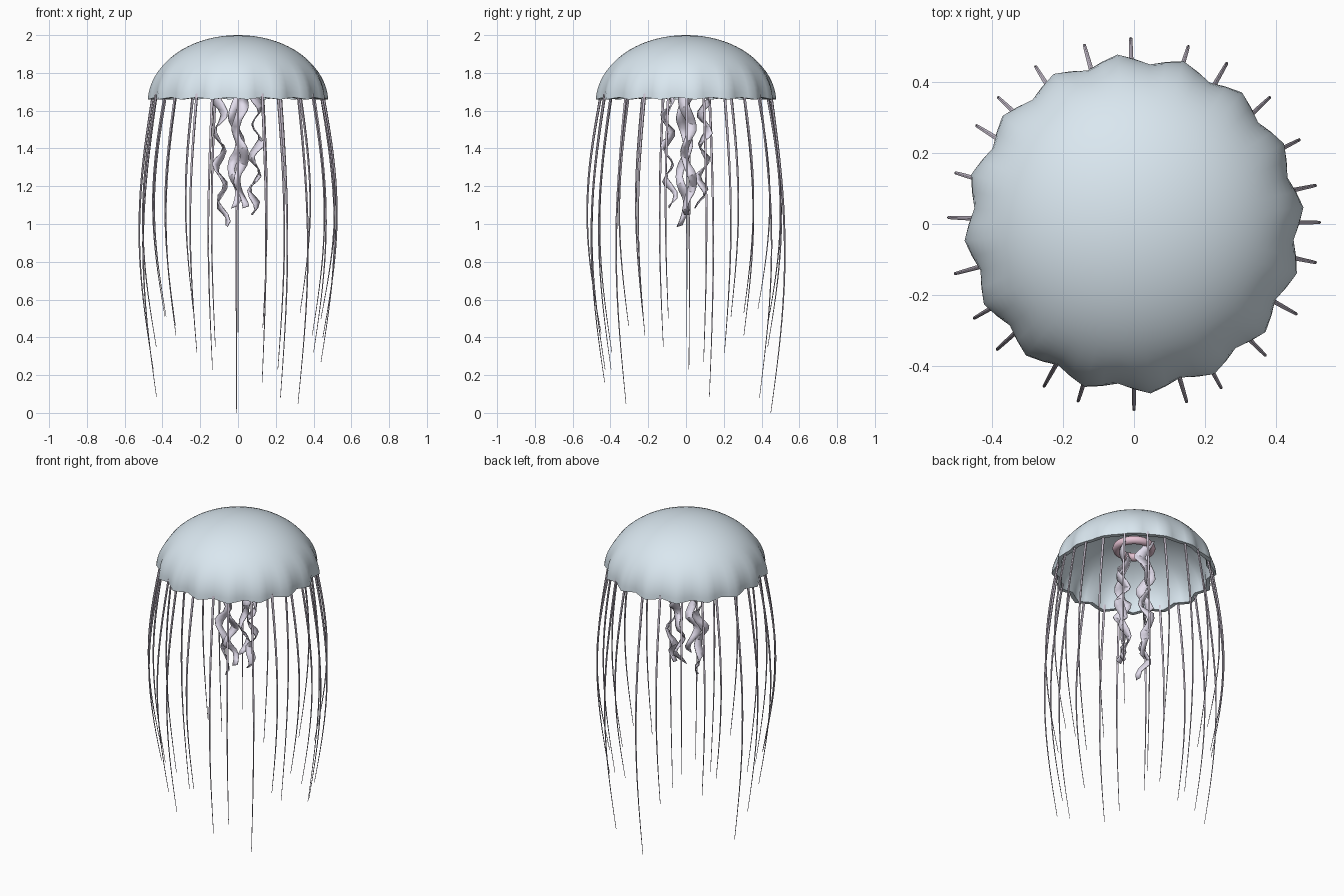
import bpy, bmesh
from math import sin, cos, pi, radians
from mathutils import Vector

if "Cube" in bpy.data.objects:
    bpy.data.objects.remove(bpy.data.objects["Cube"])


def material(name, rgb):
    m = bpy.data.materials.new(name)
    m.diffuse_color = (*rgb, 1)
    m.use_nodes = True
    m.node_tree.nodes["Principled BSDF"].inputs["Base Color"].default_value = m.diffuse_color
    return m


def finish(name, bm, mat, angle=60):
    bmesh.ops.recalc_face_normals(bm, faces=bm.faces[:])
    me = bpy.data.meshes.new(name)
    bm.to_mesh(me)
    bm.free()
    ob = bpy.data.objects.new(name, me)
    bpy.context.collection.objects.link(ob)
    me.materials.append(mat)
    bpy.ops.object.select_all(action='DESELECT')
    ob.select_set(True)
    bpy.context.view_layer.objects.active = ob
    bpy.ops.object.shade_smooth_by_angle(angle=radians(angle))
    return ob


def loft(bm, rings, closed=True):
    for a, b in zip(rings, rings[1:]):
        n = len(a)
        for i in range(n if closed else n - 1):
            j = (i + 1) % n
            bm.faces.new((a[i], a[j], b[j], b[i]))


bell_mat = material("bell_blue", (0.70, 0.80, 0.87))
ring_mat = material("mouth_pink", (0.80, 0.55, 0.66))
arm_mat = material("arm_lavender", (0.76, 0.72, 0.84))
tent_mat = material("tentacle_mauve", (0.62, 0.56, 0.66))

# Bell: closed dome shell, skirt rippled in 16 lobes
SEG, LOBES, RIM = 64, 16, 1.665


def bell_rings(bm, radius, height, steps):
    rings = []
    for k in range(1, steps + 1):
        a = pi / 2 * k / steps
        r, z = radius * sin(a), RIM + height * cos(a)
        f = max(0, (r / radius - 0.8) / 0.2)
        w = max(0, (RIM + 0.2 - z) / 0.2) if f else 0
        ring = []
        for i in range(SEG):
            t = 2 * pi * i / SEG
            s = sin(LOBES * t)
            rr = r * (1 + 0.03 * w * s)
            ring.append(bm.verts.new((rr * cos(t), rr * sin(t), z - 0.006 * w ** 3 * s)))
        rings.append(ring)
    return rings


bm = bmesh.new()
outer = bell_rings(bm, 0.466, 0.335, 18)
inner = bell_rings(bm, 0.440, 0.300, 18)
loft(bm, outer + inner[::-1])
for ring, z in ((outer[0], 2.0), (inner[0], RIM + 0.300)):
    tip = bm.verts.new((0, 0, z))
    for i in range(SEG):
        bm.faces.new((ring[i], ring[(i + 1) % SEG], tip))
finish("bell", bm, bell_mat)

# Mouth ring under the dome
bpy.ops.mesh.primitive_torus_add(major_radius=0.10, minor_radius=0.025,
                                 major_segments=32, minor_segments=10,
                                 location=(0, 0, 1.83))
ring = bpy.context.object
ring.name = "mouth_ring"
ring.data.materials.append(ring_mat)
bpy.ops.object.shade_smooth_by_angle(angle=radians(60))

# Four frilled oral arms: wavy, twisting, tapering ribbons
for k, (deg, end_z, phase) in enumerate([(0, 1.05, 0.0), (90, 1.09, 1.4),
                                         (180, 0.99, 2.6), (270, 1.09, 4.0)]):
    bm = bmesh.new()
    a = radians(deg)
    out = Vector((cos(a), sin(a), 0))
    side = Vector((-sin(a), cos(a), 0))
    rows, N = [], 26
    for i in range(N + 1):
        t = i / N
        z = 1.83 + (end_z - 1.83) * t
        w = 2 * pi * 4.5 * t + phase
        c = (out * (0.085 + 0.02 * sin(pi * t) - 0.012 * t + 0.024 * sin(w))
             + side * (0.022 * sin(0.6 * w + 1) + 0.02 * t))
        tw = 0.7 * sin(2 * pi * 1.3 * t + phase)
        d = (side * cos(tw) + out * sin(tw)) * (0.034 - 0.016 * t)
        row = []
        for s in (-1, 0, 1):
            p = c + d * s + out * (0.008 * s * cos(w))
            row.append(bm.verts.new((p.x, p.y, z + 0.008 * s * sin(w))))
        rows.append(row)
    loft(bm, rows, closed=False)
    ob = finish(f"oral_arm_{k + 1}", bm, arm_mat, 35)
    sol = ob.modifiers.new("thickness", 'SOLIDIFY')
    sol.thickness = 0.006
    sol.offset = 0

# Rim tentacles: angle in degrees and tip height
TENTACLES = [(0.5, .40), (12, .27), (27, .32), (43, .53), (60, .08), (73, .45),
             (91, 0), (105.5, .35), (122, .55), (137, .41), (148, .51), (164, .085),
             (178, .23), (195.5, .35), (210.5, .51), (222.5, .46), (241, .32), (252.5, .23),
             (270, .42), (286.5, .16), (298, .23), (315, .05), (331, .41), (348, .50)]
for k, (deg, end_z) in enumerate(TENTACLES):
    bm = bmesh.new()
    a = radians(deg)
    out = Vector((cos(a), sin(a), 0))
    side = Vector((-sin(a), cos(a), 0))
    rings, N = [], 20
    for i in range(N + 1):
        t = i / N
        c = out * (0.449 + 0.074 * sin(pi * t)) + Vector((0, 0, 1.69 + (end_z - 1.69) * t))
        r = 0.0075 - 0.006 * t
        rings.append([bm.verts.new(c + out * r * cos(2 * pi * j / 6) + side * r * sin(2 * pi * j / 6))
                      for j in range(6)])
    loft(bm, rings)
    bm.faces.new(rings[0])
    bm.faces.new(rings[-1])
    finish(f"tentacle_{k + 1:02d}", bm, tent_mat)
